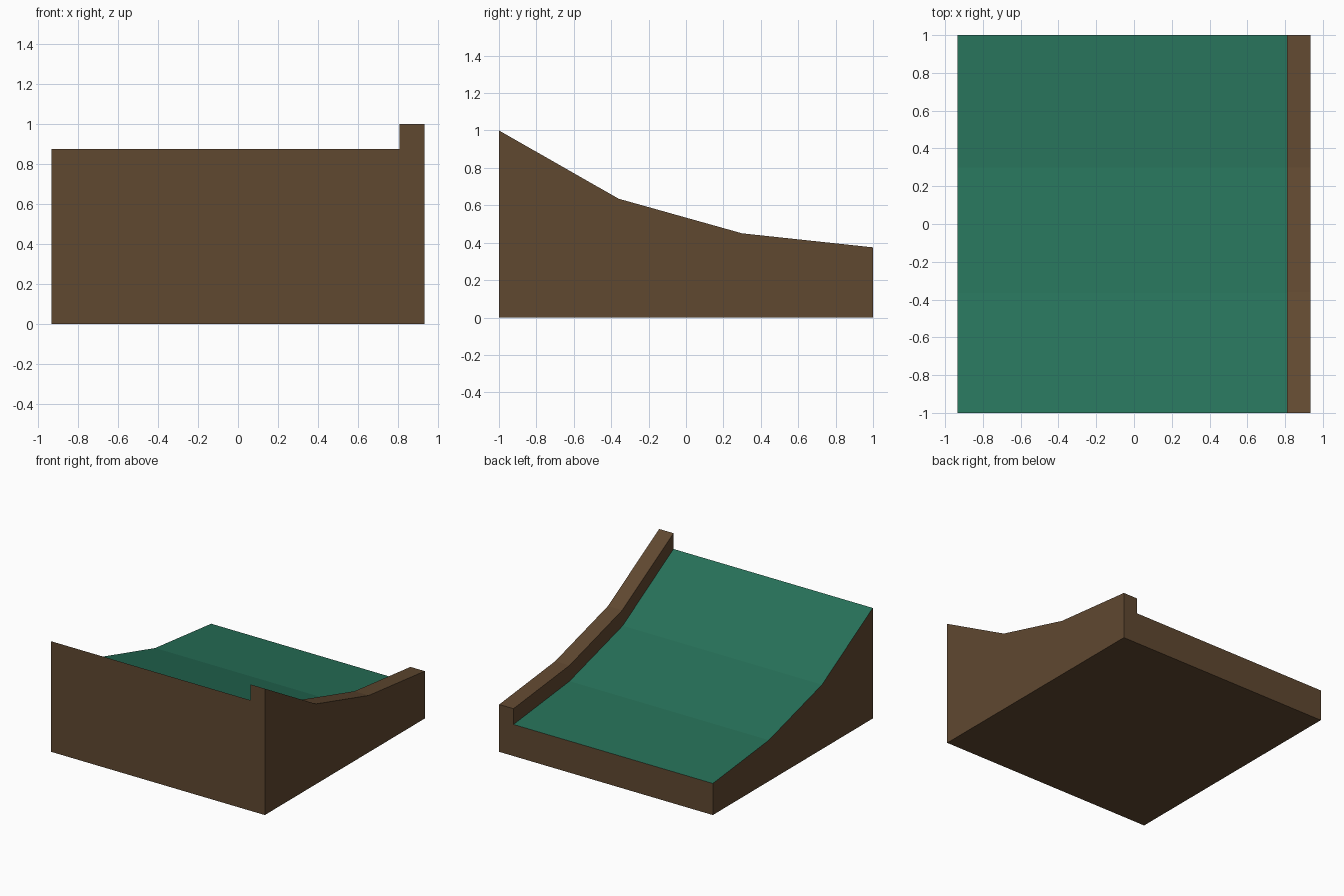
import bpy, bmesh

if "Cube" in bpy.data.objects:
    bpy.data.objects.remove(bpy.data.objects["Cube"])


def material(name, rgb):
    m = bpy.data.materials.new(name)
    m.diffuse_color = (*rgb, 1)
    m.use_nodes = True
    m.node_tree.nodes["Principled BSDF"].inputs["Base Color"].default_value = m.diffuse_color
    return m


brown = material("brown wood", (0.117, 0.065, 0.030))
green = material("green felt", (0.0194, 0.162, 0.0976))


def ramp_prism(name, x0, x1, top, mats):
    """Extrude a side profile (y, z) along x; upward faces take the last material."""
    profile = [(-1, 0)] + top + [(1, 0)]
    bm = bmesh.new()
    cap = bm.faces.new([bm.verts.new((x0, y, z)) for y, z in profile])
    ext = bmesh.ops.extrude_face_region(bm, geom=[cap], use_keep_orig=True)
    moved = [g for g in ext["geom"] if isinstance(g, bmesh.types.BMVert)]
    bmesh.ops.translate(bm, verts=moved, vec=(x1 - x0, 0, 0))
    bmesh.ops.recalc_face_normals(bm, faces=bm.faces)
    bm.normal_update()
    for f in bm.faces:
        f.material_index = len(mats) - 1 if f.normal.z > 0.3 else 0
    mesh = bpy.data.meshes.new(name)
    bm.to_mesh(mesh)
    bm.free()
    for m in mats:
        mesh.materials.append(m)
    obj = bpy.data.objects.new(name, mesh)
    bpy.context.collection.objects.link(obj)


# Sloping bed with green running surface
ramp_prism("ramp_bed", -0.935, 0.81,
           [(-1, 0.875), (-0.365, 0.51), (0.30, 0.325), (1, 0.25)], [brown, green])

# Raised side rail following the slope
ramp_prism("side_rail", 0.81, 0.935,
           [(-1, 1.0), (-0.36, 0.635), (0.30, 0.45), (1, 0.375)], [brown])
